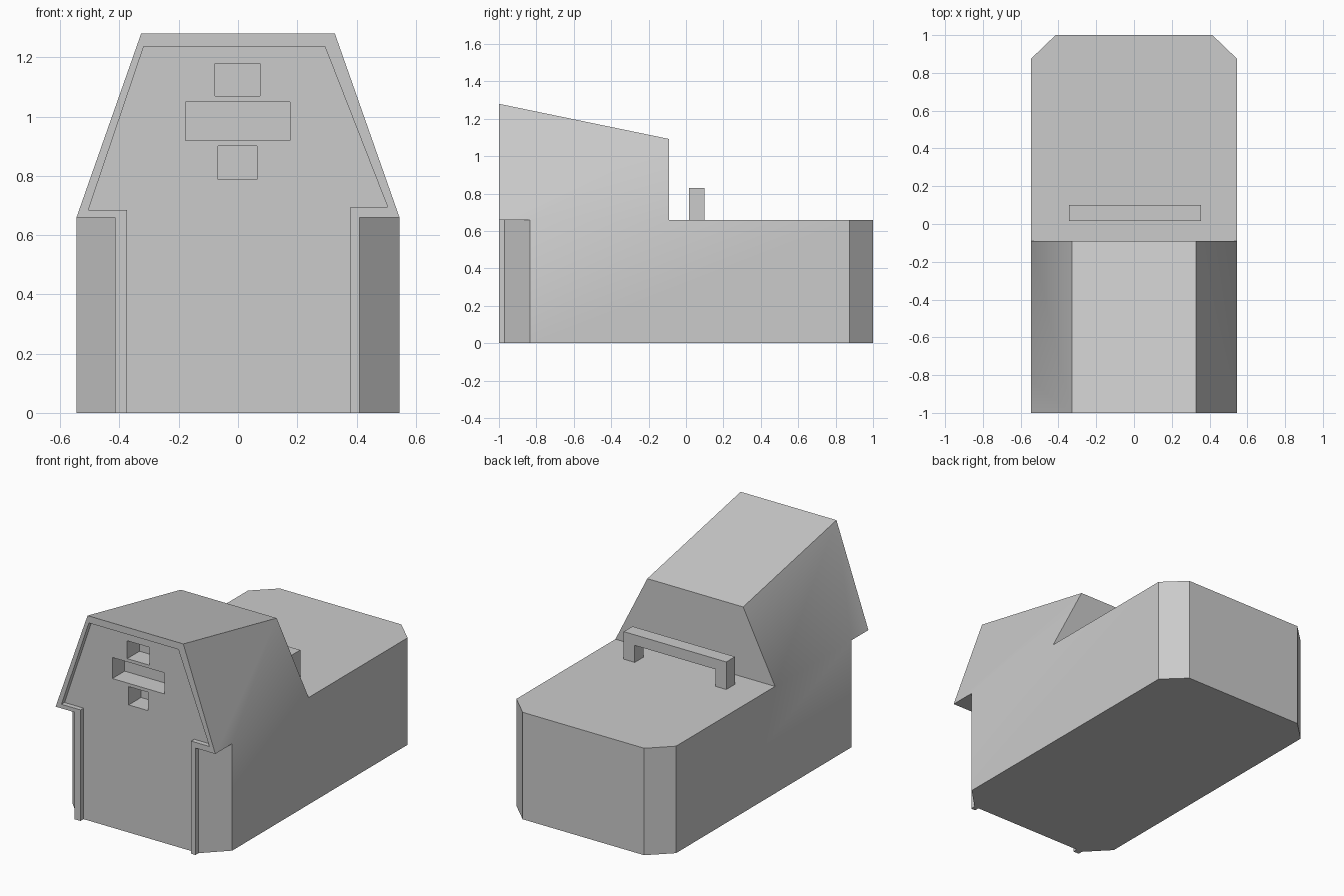
import bpy
import bmesh
from math import radians
from mathutils import Vector

cube = bpy.data.objects.get("Cube")
if cube:
    bpy.data.objects.remove(cube)

grey = bpy.data.materials.new("plain_grey")
grey.use_nodes = True
TONE = (0.6, 0.6, 0.6, 1)
grey.diffuse_color = TONE
grey.node_tree.nodes["Principled BSDF"].inputs["Base Color"].default_value = TONE


def loft(name, start, end):
    """Closed solid between two matching rings of points."""
    bm = bmesh.new()
    a = [bm.verts.new(p) for p in start]
    b = [bm.verts.new(p) for p in end]
    bm.faces.new(a)
    bm.faces.new(b[::-1])
    n = len(a)
    for i in range(n):
        j = (i + 1) % n
        bm.faces.new((a[j], a[i], b[i], b[j]))
    bmesh.ops.recalc_face_normals(bm, faces=bm.faces)
    mesh = bpy.data.meshes.new(name)
    bm.to_mesh(mesh)
    bm.free()
    mesh.materials.append(grey)
    ob = bpy.data.objects.new(name, mesh)
    bpy.context.collection.objects.link(ob)
    return ob


def upright(name, profile, y0, y1):
    """Extrude an (x, z) profile from front to back."""
    return loft(name, [(x, y0, z) for x, z in profile], [(x, y1, z) for x, z in profile])


def rect(x0, x1, z0, z1):
    return [(x0, z0), (x1, z0), (x1, z1), (x0, z1)]


def activate(ob):
    bpy.ops.object.select_all(action='DESELECT')
    ob.select_set(True)
    bpy.context.view_layer.objects.active = ob


def combine(target, other, operation):
    mod = target.modifiers.new(other.name, 'BOOLEAN')
    mod.operation = operation
    mod.solver = 'EXACT'
    mod.object = other
    activate(target)
    bpy.ops.object.modifier_apply(modifier=mod.name)
    bpy.data.objects.remove(other)


# Lower body: chamfered plan with a narrow raised front
DECK = 0.66
plan = [(-0.545, -0.835), (-0.415, -0.97), (-0.415, -1), (0.41, -1), (0.41, -0.97),
        (0.545, -0.835), (0.545, 0.875), (0.415, 1), (-0.415, 1), (-0.545, 0.875)]
body = loft("main_body", [(x, y, 0) for x, y in plan], [(x, y, DECK) for x, y in plan])


# Tapered hood with a roof sloping down to the rear
def hood_ring(y, top):
    return [(-0.545, y, DECK), (0.545, y, DECK), (0.327, y, top), (-0.327, y, top)]


hood = loft("hood", hood_ring(-1, 1.28), hood_ring(-0.09, 1.092))
combine(body, hood, 'UNION')

# Shallow recess that leaves a thin rim around the front
panel = [(-0.375, -0.1), (0.38, -0.1), (0.38, 0.695), (0.505, 0.695), (0.293, 1.237),
         (-0.318, 1.237), (-0.505, 0.685), (-0.375, 0.685)]
combine(body, upright("front_recess", panel, -1.1, -0.97), 'DIFFERENCE')

# Three slots in the front panel
for x0, x1, z0, z1 in ((-0.077, 0.074, 1.07, 1.18),
                       (-0.178, 0.176, 0.92, 1.05),
                       (-0.067, 0.064, 0.787, 0.9)):
    combine(body, upright("slot", rect(x0, x1, z0, z1), -1.1, -0.85), 'DIFFERENCE')

# Handle on the rear deck
left, right, top = -0.345, 0.355, 0.83
leg, bar = 0.075, 0.065
arch = [(left, DECK), (left, top), (right, top), (right, DECK),
        (right - leg, DECK), (right - leg, top - bar),
        (left + leg, top - bar), (left + leg, DECK)]
handle = upright("handle", arch, 0.015, 0.1)

for ob in (body, handle):
    activate(ob)
    bpy.ops.object.shade_smooth_by_angle(angle=radians(30))
